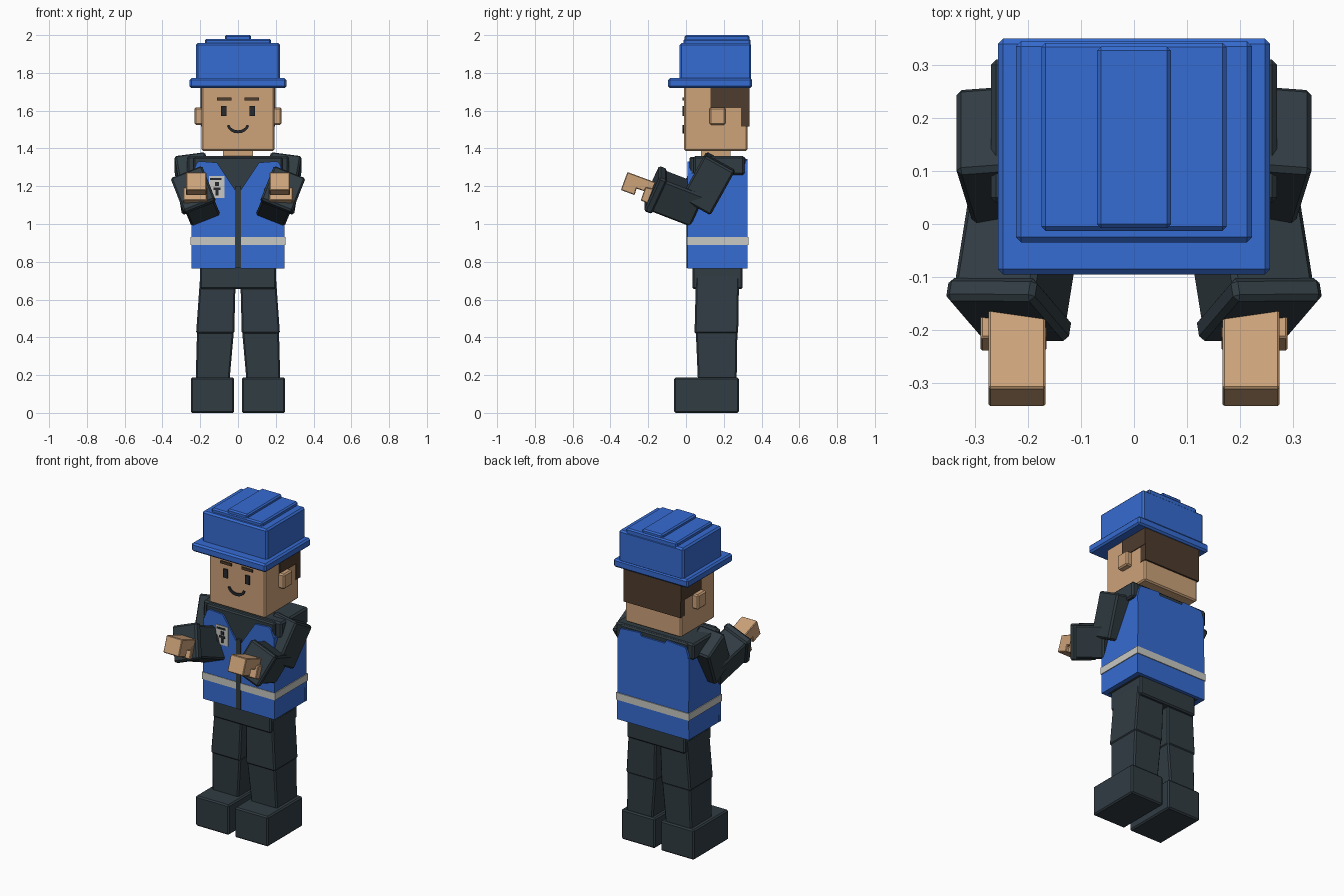
import bpy, bmesh, math
from mathutils import Vector, Matrix

if "Cube" in bpy.data.objects:
    bpy.data.objects.remove(bpy.data.objects["Cube"])


def material(name, rgb):
    m = bpy.data.materials.new(name)
    m.diffuse_color = (*rgb, 1)
    m.use_nodes = True
    m.node_tree.nodes["Principled BSDF"].inputs["Base Color"].default_value = m.diffuse_color
    return m


BLUE = material("blue", (0.037, 0.150, 0.645))
SLATE = material("dark_slate", (0.030, 0.045, 0.055))
SKIN = material("skin", (0.610, 0.366, 0.195))
HAIR = material("brown", (0.076, 0.045, 0.027))
GREY = material("light_grey", (0.578, 0.578, 0.546))
BLACK = material("near_black", (0.02, 0.022, 0.026))


def finish(name, mat, bm, bevel=0.0, side=1):
    if side < 0:
        bmesh.ops.scale(bm, vec=(-1, 1, 1), verts=bm.verts)
    bmesh.ops.recalc_face_normals(bm, faces=bm.faces)
    me = bpy.data.meshes.new(name)
    bm.to_mesh(me)
    bm.free()
    me.materials.append(mat)
    ob = bpy.data.objects.new(name, me)
    bpy.context.collection.objects.link(ob)
    if bevel:
        mod = ob.modifiers.new("bevel", "BEVEL")
        mod.width = bevel
        mod.segments = 1
    return ob


def loft(name, mat, bottom, top, bevel=0.0, side=1):
    """Join two matching outlines into a closed solid."""
    bm = bmesh.new()
    a = [bm.verts.new(p) for p in bottom]
    b = [bm.verts.new(p) for p in top]
    bm.faces.new(a)
    bm.faces.new(b)
    for i in range(len(a)):
        j = (i + 1) % len(a)
        bm.faces.new((a[i], a[j], b[j], b[i]))
    return finish(name, mat, bm, bevel, side)


def rect(x0, x1, y0, y1, z):
    return [(x0, y0, z), (x1, y0, z), (x1, y1, z), (x0, y1, z)]


def box(name, mat, x, y, z, bevel=0.0, side=1):
    return loft(name, mat, rect(*x, *y, z[0]), rect(*x, *y, z[1]), bevel, side)


def panel(name, mat, outline, y0, y1, side=1):
    """Extrude an x-z outline along y."""
    return loft(name, mat, [(x, y0, z) for x, z in outline],
                [(x, y1, z) for x, z in outline], 0, side)


def limb(name, mat, start, end, w, h, roll, bevel, side):
    """Box running from start to end, rolled about its own axis."""
    p, q = Vector(start), Vector(end)
    d = (q - p).normalized()
    ax = Vector((1, 0, 0))
    ax = (ax - d * ax.dot(d)).normalized()
    ax = Matrix.Rotation(math.radians(roll), 3, d) @ ax
    ay = d.cross(ax)
    ring = [ax * (i * w / 2) + ay * (j * h / 2)
            for i, j in ((-1, -1), (1, -1), (1, 1), (-1, 1))]
    return loft(name, mat, [p + r for r in ring], [q + r for r in ring], bevel, side)


# Torso, shoulders, pelvis and neck
box("torso", SLATE, (-0.235, 0.235), (0.018, 0.315), (0.768, 1.355), 0.008)
box("shoulders", SLATE, (-0.27, 0.27), (0.04, 0.31), (1.26, 1.36), 0.01)
box("pelvis", SLATE, (-0.2, 0.2), (0.035, 0.3), (0.655, 0.8), 0.008)
box("neck", SKIN, (-0.08, 0.08), (0.08, 0.235), (1.33, 1.4))

# Vest: back panel with a shallow neck dip, front zip and reflective band
panel("vest_back", BLUE, [(-0.247, 0.765), (0.247, 0.765), (0.243, 1.28), (0.225, 1.335),
                          (0.09, 1.345), (0.08, 1.325), (-0.08, 1.325), (-0.09, 1.345),
                          (-0.225, 1.335), (-0.243, 1.28)], 0.305, 0.325)
box("vest_zip", SLATE, (-0.015, 0.015), (0.003, 0.03), (0.767, 1.2))
box("reflective_band", GREY, (-0.251, 0.251), (0.005, 0.33), (0.888, 0.932))

# Head, hair and face
box("head", SKIN, (-0.193, 0.193), (-0.01, 0.325), (1.387, 1.74), 0.008)
box("hair_back", HAIR, (-0.196, 0.196), (0.29, 0.335), (1.515, 1.74))
box("hair_sides", HAIR, (-0.198, 0.198), (0.13, 0.334), (1.615, 1.74))
arc = [math.radians(a) for a in range(190, 351, 20)]
smile = [(0.06 * math.cos(a), 1.53 + 0.05 * math.sin(a)) for a in arc]
smile += [(0.046 * math.cos(a), 1.53 + 0.034 * math.sin(a)) for a in reversed(arc)]
panel("mouth", BLACK, smile, -0.018, -0.008)

# Hard hat in stacked tiers
box("hat_brim", BLUE, (-0.257, 0.257), (-0.095, 0.35), (1.72, 1.772), 0.01)
box("hat_crown", BLUE, (-0.223, 0.223), (-0.035, 0.345), (1.76, 1.957), 0.01)
box("hat_wide_ridge", BLUE, (-0.175, 0.175), (-0.013, 0.342), (1.94, 1.98), 0.008)
box("hat_centre_ridge", BLUE, (-0.07, 0.07), (-0.008, 0.335), (1.96, 2.0), 0.008)

# Badge on the chest with a simple pictogram
box("badge", GREY, (-0.153, -0.072), (0.004, 0.012), (1.137, 1.255))
for x0, x1, z0, z1 in ((-0.148, -0.088, 1.232, 1.243), (-0.122, -0.1, 1.2, 1.222),
                       (-0.13, -0.092, 1.18, 1.194), (-0.118, -0.104, 1.15, 1.18)):
    box("badge_mark", BLACK, (x0, x1), (0.001, 0.006), (z0, z1))

# Parts mirrored on both sides
hand_profile = [(-0.31, 1.275), (-0.345, 1.18), (-0.272, 1.153), (-0.262, 1.188),
                (-0.212, 1.17), (-0.16, 1.17), (-0.16, 1.22)]
thumb_profile = [(-0.215, 1.195), (-0.24, 1.125), (-0.2, 1.108), (-0.165, 1.185)]
for side, tag in ((1, "left"), (-1, "right")):
    # Face
    box(tag + "_eye", BLACK, (0.061, 0.09), (-0.018, -0.005), (1.572, 1.626), 0, side)
    box(tag + "_eyebrow", HAIR, (0.035, 0.11), (-0.018, -0.005), (1.655, 1.671), 0, side)
    box(tag + "_ear", SKIN, (0.18, 0.23), (0.125, 0.21), (1.525, 1.618), 0.008, side)

    # Vest front and side
    panel(tag + "_vest_front", BLUE, [(0.012, 0.765), (0.247, 0.765), (0.243, 1.26),
                                      (0.22, 1.32), (0.205, 1.332), (0.112, 1.325),
                                      (0.012, 1.175)], 0.008, 0.03, side)
    box(tag + "_vest_side", BLUE, (0.22, 0.246), (0.01, 0.323), (0.765, 1.27), 0, side)

    # Legs and boots
    loft(tag + "_thigh", SLATE, rect(0.02, 0.222, 0.045, 0.276, 0.42),
         rect(0.012, 0.2, 0.053, 0.281, 0.73), 0.008, side)
    loft(tag + "_shin", SLATE, rect(0.045, 0.224, 0.063, 0.268, 0.17),
         rect(0.022, 0.217, 0.052, 0.272, 0.43), 0.008, side)
    box(tag + "_boot", SLATE, (0.02, 0.25), (-0.063, 0.28), (0.0, 0.187), 0.008, side)

    # Bent arm with cuff
    limb(tag + "_upper_arm", SLATE, (0.255, 0.183, 1.33), (0.215, 0.055, 1.1),
         0.165, 0.183, 0, 0.01, side)
    limb(tag + "_forearm", SLATE, (0.2, 0.06, 1.095), (0.235, -0.16, 1.18),
         0.165, 0.19, -20, 0.01, side)
    limb(tag + "_cuff", SLATE, (0.233, -0.14, 1.172), (0.24, -0.183, 1.189),
         0.18, 0.21, -20, 0.01, side)

    # Gripping hand
    loft(tag + "_hand", SKIN, [(0.167, y, z) for y, z in hand_profile],
         [(0.275, y, z) for y, z in hand_profile], 0.004, side)
    loft(tag + "_thumb", SKIN, [(0.165, y, z) for y, z in thumb_profile],
         [(0.29, y, z) for y, z in thumb_profile], 0.004, side)
